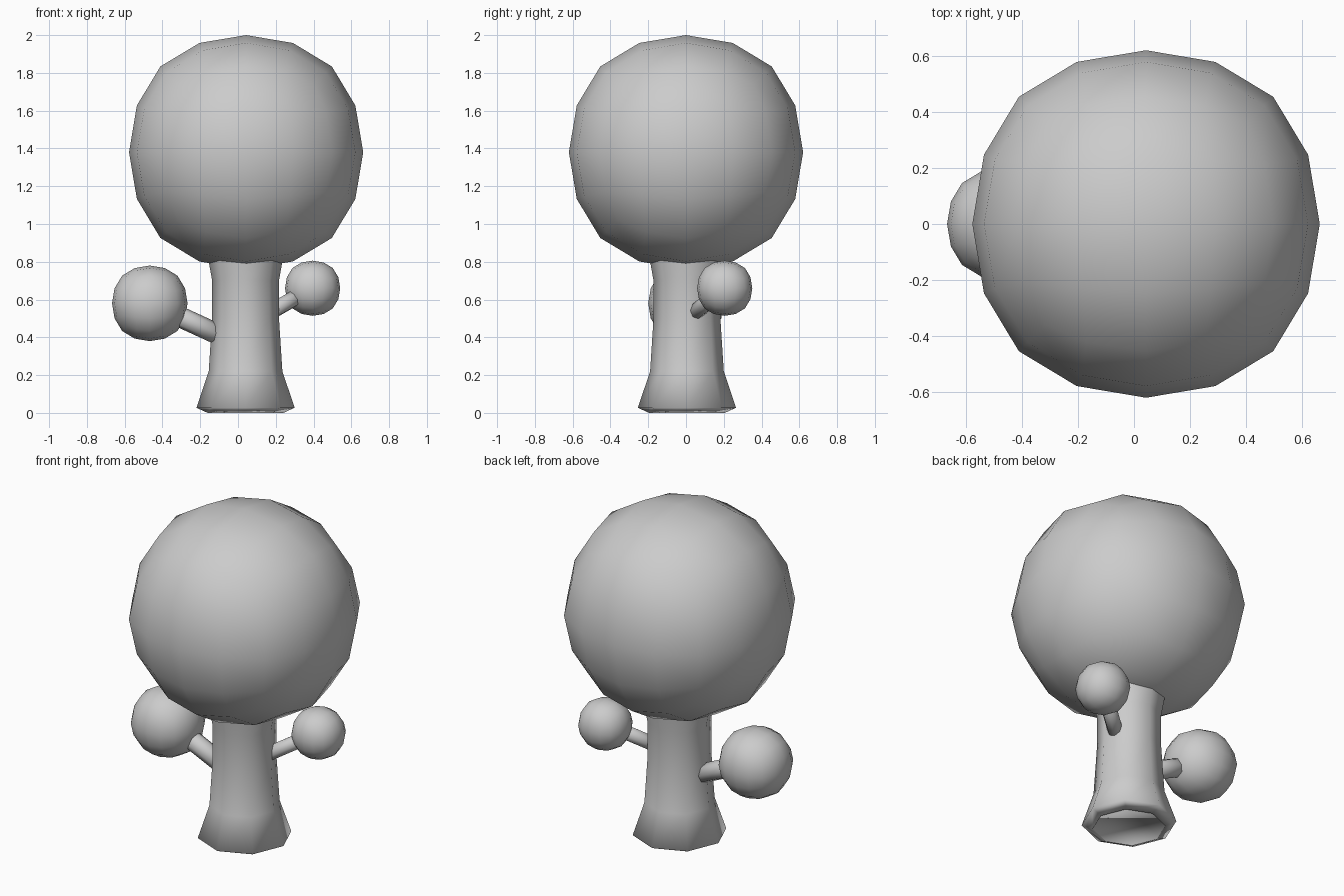
import bpy, bmesh, math
from mathutils import Vector

if "Cube" in bpy.data.objects:
    bpy.data.objects.remove(bpy.data.objects["Cube"])


def finish(name, bm):
    bmesh.ops.recalc_face_normals(bm, faces=bm.faces)
    for f in bm.faces:
        f.smooth = True
    me = bpy.data.meshes.new(name)
    bm.to_mesh(me)
    bm.free()
    ob = bpy.data.objects.new(name, me)
    bpy.context.collection.objects.link(ob)
    return ob


def ball(name, centre, radius):
    # cube rounded by two subdivision levels; 0.8785 is how far its faces shrink
    bm = bmesh.new()
    bmesh.ops.create_cube(bm, size=2 * radius / 0.8785)
    ob = finish(name, bm)
    ob.location = centre
    mod = ob.modifiers.new("round", 'SUBSURF')
    mod.levels = mod.render_levels = 2
    mod.use_limit_surface = False


def lathe(name, profile, centre, sides=8):
    bm = bmesh.new()
    rings = []
    for r, z in profile:
        rings.append([bm.verts.new((centre[0] + r * math.cos(2 * math.pi * i / sides),
                                    centre[1] + r * math.sin(2 * math.pi * i / sides), z))
                      for i in range(sides)])
    for a, b in zip(rings, rings[1:]):
        for i in range(sides):
            j = (i + 1) % sides
            bm.faces.new((a[i], a[j], b[j], b[i]))
    bm.faces.new(rings[0][::-1])
    bm.faces.new(rings[-1])
    return finish(name, bm)


def branch(name, start, end, radius):
    start, end = Vector(start), Vector(end)
    d = end - start
    bm = bmesh.new()
    bmesh.ops.create_cone(bm, cap_ends=True, segments=8, radius1=radius,
                          radius2=radius, depth=d.length)
    ob = finish(name, bm)
    ob.location = (start + end) / 2
    ob.rotation_euler = d.to_track_quat('Z', 'Y').to_euler()


# foliage
ball("crown", (0.043, 0, 1.38), 0.62)
ball("left_foliage", (-0.467, 0, 0.58), 0.2)
ball("right_foliage", (0.395, 0.205, 0.66), 0.146)

# flared trunk
lathe("trunk", [(0.2, 0.005), (0.2, 0), (0.26, 0.027), (0.195, 0.22), (0.177, 0.5),
                (0.177, 0.7), (0.2, 0.83), (0.21, 0.95)], (0.04, 0.005))

# side branches
branch("left_branch", (-0.06, 0, 0.395), (-0.42, 0, 0.56), 0.055)
branch("right_branch", (0.13, 0.02, 0.51), (0.37, 0.19, 0.648), 0.043)
